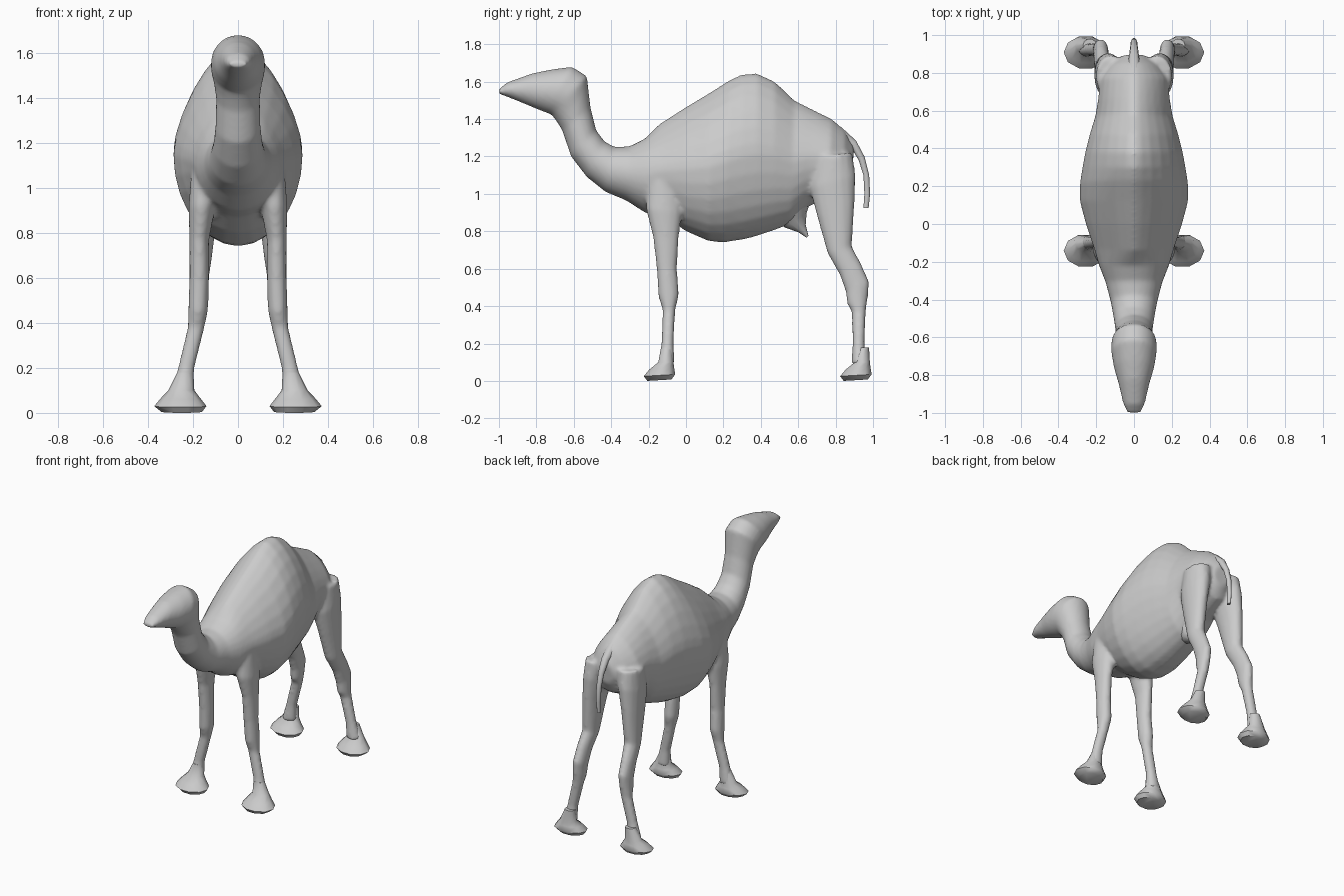
import bpy, bmesh, math


def loft(bm, sections, n=20, side=1):
    """Skin closed rings. Section: y,z of one edge, y,z of other edge,
    centre x, half width, roundness exponent of the first half (1 = ellipse)."""
    rings = []
    for y0, z0, y1, z1, xc, w, k in sections:
        ring = []
        for i in range(n):
            t = 2 * math.pi * i / n
            c, s = math.cos(t), math.sin(t)
            e = k if s > 0 else 1
            x = w * math.copysign(abs(c) ** e, c)
            u = 0.5 - 0.5 * math.copysign(abs(s) ** e, s)
            ring.append(bm.verts.new((side * (xc + x), y0 + (y1 - y0) * u, z0 + (z1 - z0) * u)))
        rings.append(ring)
    for a, b in zip(rings, rings[1:]):
        for i in range(n):
            j = (i + 1) % n
            bm.faces.new((a[i], a[j], b[j], b[i]))
    bm.faces.new(rings[0][::-1])
    bm.faces.new(rings[-1])


def finish(bm, name, angle=60):
    bmesh.ops.recalc_face_normals(bm, faces=bm.faces)
    me = bpy.data.meshes.new(name)
    bm.to_mesh(me)
    bm.free()
    for p in me.polygons:
        p.use_smooth = True
    me.set_sharp_from_angle(angle=math.radians(angle))
    ob = bpy.data.objects.new(name, me)
    bpy.context.collection.objects.link(ob)
    return ob


def mid(rows, k=1.0):
    return [(a, b, c, d, 0, w, k) for a, b, c, d, w in rows]


def limb(rows):
    return [r + (1,) for r in rows]


# rump, barrel and hump: back line, belly line, half width
trunk = mid([
    (.90, 1.25, .885, 1.10, .06), (.85, 1.34, .84, 1.02, .13),
    (.78, 1.40, .76, .98, .18), (.67, 1.455, .65, .93, .19),
    (.58, 1.50, .56, .84, .205), (.475, 1.60, .47, .805, .235),
    (.38, 1.645, .38, .775, .258), (.30, 1.64, .31, .757, .272),
    (.235, 1.61, .20, .74, .286), (.125, 1.54, .12, .748, .287),
    (0, 1.465, 0, .80, .255), (-.14, 1.375, -.10, .87, .215)], 1.3)
# chest, curved neck and head
neck_head = mid([
    (-.22, 1.295, -.22, .90, .185), (-.30, 1.255, -.32, .965, .15),
    (-.38, 1.25, -.43, 1.01, .125), (-.435, 1.28, -.53, 1.09, .11),
    (-.48, 1.34, -.615, 1.20, .10), (-.51, 1.46, -.662, 1.34, .097),
    (-.523, 1.57, -.69, 1.385, .108), (-.53, 1.63, -.72, 1.425, .12),
    (-.61, 1.68, -.75, 1.435, .12), (-.72, 1.665, -.80, 1.455, .106),
    (-.82, 1.645, -.86, 1.48, .083), (-.955, 1.597, -.95, 1.517, .057),
    (-1.0, 1.56, -1.0, 1.535, .037)])
# legs: front edge, back edge, centre x, half width
foreleg = limb([
    (-.21, 1.12, -.02, 1.12, .13, .075), (-.215, .92, -.02, .90, .16, .06),
    (-.177, .77, -.038, .77, .172, .044), (-.157, .60, -.048, .60, .172, .044),
    (-.148, .45, -.037, .46, .177, .044), (-.125, .38, -.057, .38, .186, .038),
    (-.132, .20, -.066, .20, .230, .037), (-.145, .09, -.06, .09, .247, .05)])
hindleg = limb([
    (.68, 1.20, .89, 1.22, .12, .08), (.66, 1.03, .907, 1.10, .135, .075),
    (.70, .88, .902, .95, .15, .06), (.757, .68, .887, .72, .162, .048),
    (.82, .57, .94, .62, .172, .042), (.852, .48, .98, .53, .176, .041),
    (.862, .41, .972, .44, .181, .039), (.886, .37, .962, .38, .187, .037),
    (.89, .20, .955, .20, .230, .036), (.885, .09, .967, .09, .25, .05)])

# body: trunk, neck, head and legs fused into one smooth skin
bm = bmesh.new()
loft(bm, trunk + neck_head, 28)
for side in (1, -1):
    loft(bm, foreleg, 16, side)
    loft(bm, hindleg, 16, side)
body = finish(bm, "body")
rm = body.modifiers.new("fuse", 'REMESH')
rm.mode = 'VOXEL'
rm.voxel_size = .012
rm.use_smooth_shade = True
sm = body.modifiers.new("soften", 'SMOOTH')
sm.factor = .5
sm.iterations = 6

# broad flaring feet
for label, dy in (("front", 0), ("hind", 1.05)):
    for side, s in (("left", 1), ("right", -1)):
        bm = bmesh.new()
        loft(bm, limb([
            (-.135 + dy, .18, -.07 + dy, .18, .234, .036),
            (-.15 + dy, .10, -.065 + dy, .10, .252, .058),
            (-.20 + dy, .06, -.06 + dy, .07, .255, .088),
            (-.23 + dy, .025, -.053 + dy, .035, .256, .116),
            (-.21 + dy, 0, -.075 + dy, .008, .25, .09)]), 10, s)
        finish(bm, f"{label}_foot_{side}", 50)

# hanging tail
bm = bmesh.new()
loft(bm, mid([
    (.83, 1.36, .80, 1.29, .035), (.91, 1.285, .88, 1.25, .026),
    (.955, 1.20, .922, 1.18, .02), (.98, 1.10, .948, 1.10, .017),
    (.985, 1.0, .953, 1.0, .014), (.977, .925, .948, .925, .011)]), 10)
finish(bm, "tail")

# udder
bm = bmesh.new()
loft(bm, mid([
    (.48, .86, .68, 1.0, .10), (.53, .82, .645, .90, .06),
    (.60, .795, .64, .835, .03), (.645, .765, .655, .775, .01)]), 12)
finish(bm, "udder")
